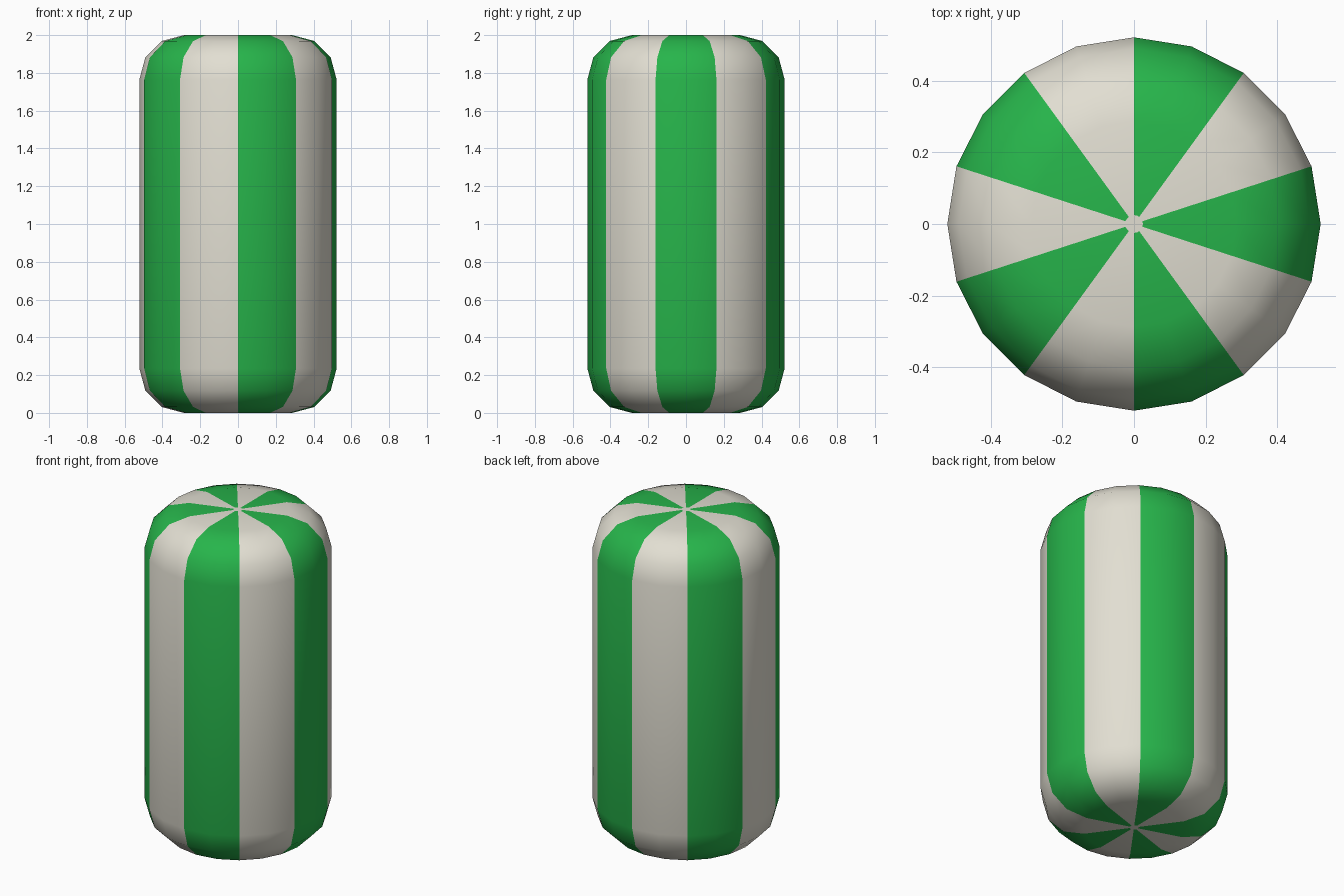
import bpy, bmesh, math

if "Cube" in bpy.data.objects:
    bpy.data.objects.remove(bpy.data.objects["Cube"])

SIDES, RADIUS, HEIGHT, ROUND, STEPS = 20, 0.522, 2.0, 0.235, 3
HUB = 0.025  # tiny pale spot where the stripes meet


def material(name, rgb):
    m = bpy.data.materials.new(name)
    m.diffuse_color = (*rgb, 1)
    m.use_nodes = True
    m.node_tree.nodes["Principled BSDF"].inputs["Base Color"].default_value = m.diffuse_color
    return m


# Profile (radius, height): rounded bottom edge, then mirrored for the top
low = [(HUB, 0.0)]
for i in range(STEPS + 1):
    a = math.radians(90) * (1 - i / STEPS)
    low.append((RADIUS - ROUND + ROUND * math.cos(a), ROUND - ROUND * math.sin(a)))
profile = low + [(r, HEIGHT - z) for r, z in reversed(low)]

# Striped rounded drum, built ring by ring
bm = bmesh.new()
rings = [[bm.verts.new((r * math.cos(math.tau * k / SIDES),
                        r * math.sin(math.tau * k / SIDES), z))
          for k in range(SIDES)] for r, z in profile]
for a, b in zip(rings, rings[1:]):
    for k in range(SIDES):
        n = (k + 1) % SIDES
        face = bm.faces.new((a[k], a[n], b[n], b[k]))
        # each stripe is two facets wide, green centred on +x
        face.material_index = ((k + 1) // 2) % 2
for ring in (rings[0][::-1], rings[-1]):
    bm.faces.new(ring).material_index = 1
for f in bm.faces:
    f.smooth = True
bmesh.ops.recalc_face_normals(bm, faces=bm.faces)

mesh = bpy.data.meshes.new("striped_drum")
bm.to_mesh(mesh)
bm.free()
mesh.materials.append(material("green", (0.02, 0.46, 0.07)))
mesh.materials.append(material("off white", (0.76, 0.735, 0.645)))
drum = bpy.data.objects.new("striped_drum", mesh)
bpy.context.collection.objects.link(drum)
